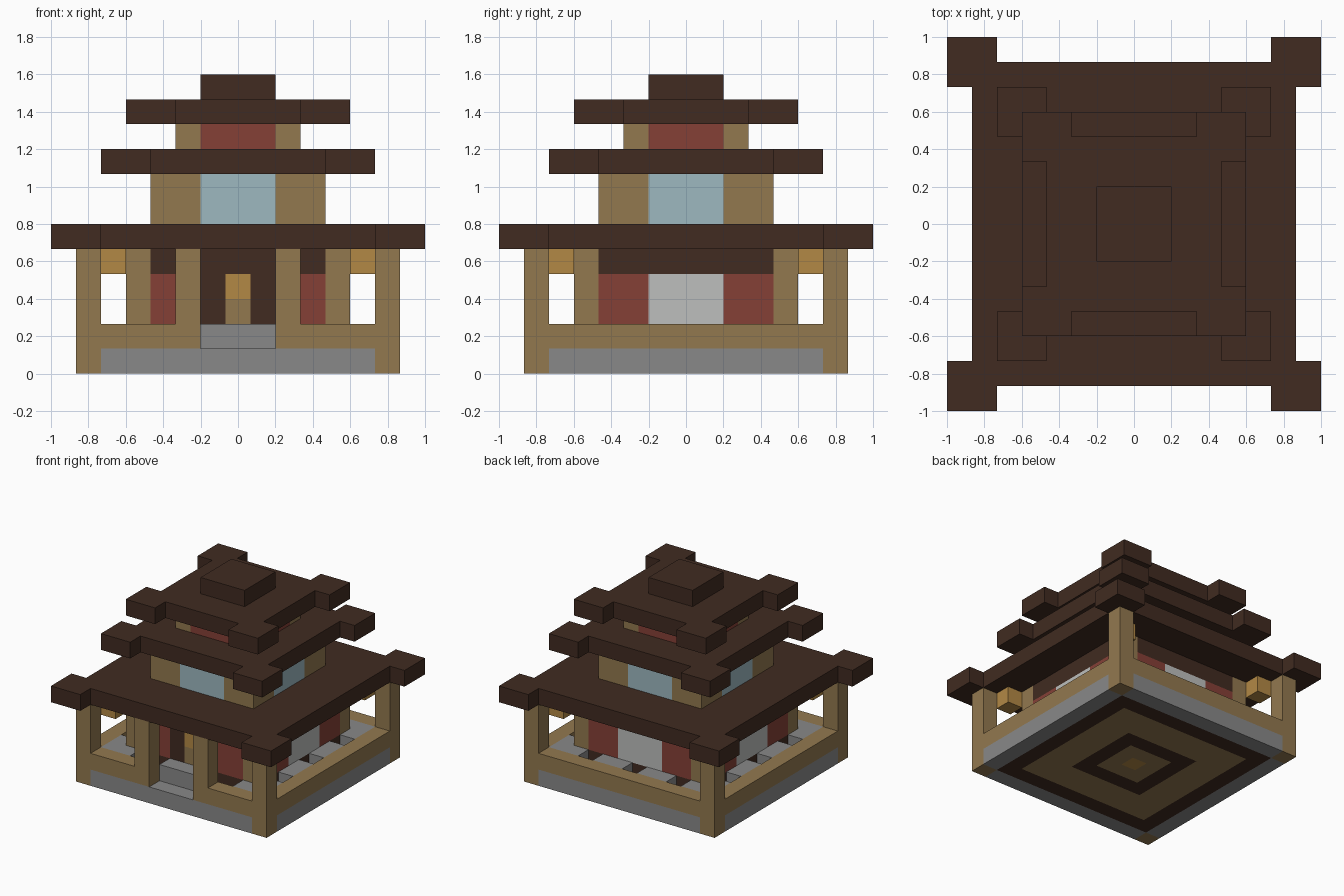
import bpy, bmesh
from mathutils import Vector

cube = bpy.data.objects.get("Cube")
if cube:
    bpy.data.objects.remove(cube, do_unlink=True)

U = 2 / 15  # one building block

COLOURS = {
    "dark_timber": (0.052, 0.024, 0.015),
    "light_timber": (0.29, 0.19, 0.078),
    "stone": (0.25, 0.25, 0.25),
    "red_plaster": (0.235, 0.051, 0.037),
    "blue_glass": (0.34, 0.48, 0.53),
    "white_paper": (0.51, 0.52, 0.51),
    "gold": (0.45, 0.25, 0.06),
}
NAMES = list(COLOURS)
MATS = []
for name, rgb in COLOURS.items():
    m = bpy.data.materials.new(name)
    m.use_nodes = True
    m.diffuse_color = (*rgb, 1)
    m.node_tree.nodes["Principled BSDF"].inputs["Base Color"].default_value = (*rgb, 1)
    MATS.append(m)


def block(name, x, y, z, colour):
    """Box over block ranges; a colour rule cuts it into unit faces."""
    bm = bmesh.new()
    bmesh.ops.create_cube(bm, size=1)
    ranges = (x, y, z)
    for v in bm.verts:
        v.co = Vector([r[0] + (c + 0.5) * (r[1] - r[0]) for r, c in zip(ranges, v.co)])
    rule = colour if callable(colour) else None
    if rule:
        for axis, (a, b) in enumerate(ranges):
            normal = Vector([float(i == axis) for i in range(3)])
            for k in range(1, round(b - a)):
                bmesh.ops.bisect_plane(bm, geom=bm.verts[:] + bm.edges[:] + bm.faces[:],
                                       plane_co=normal * (a + k), plane_no=normal)
    bm.normal_update()
    me = bpy.data.meshes.new(name)
    used = [rule(f.calc_center_median(), f.normal) if rule else colour for f in bm.faces]
    slots = sorted(set(used), key=NAMES.index)
    for s in slots:
        me.materials.append(MATS[NAMES.index(s)])
    for f, s in zip(bm.faces, used):
        f.material_index = slots.index(s)
    bmesh.ops.scale(bm, vec=(U, U, U), verts=bm.verts)
    bm.to_mesh(me)
    bm.free()
    ob = bpy.data.objects.new(name, me)
    bpy.context.collection.objects.link(ob)
    return ob


def along(p, n):
    """Distance from the middle of a side face."""
    return abs(p.y) if abs(n.x) > 0.5 else abs(p.x)


# Colour rules
def base_rule(p, n):
    r = round(max(abs(p.x), abs(p.y)))
    if abs(n.z) < 0.5:
        return "stone" if along(p, n) < 5.5 else "light_timber"
    if r == 6:
        return "light_timber" if min(abs(p.x), abs(p.y)) > 5.5 else "stone"
    if r in (2, 5):
        return "dark_timber"
    return "light_timber" if r else "gold"


def house_rule(p, n):
    a = along(p, n)
    if p.z < 2:
        return "dark_timber"
    if a > 3.5:
        return "light_timber"
    if n.y < -0.5 and a < 1.5:
        if a < 0.5 and p.z < 4:
            return "light_timber" if p.z < 3 else "gold"
        return "dark_timber"
    if p.z > 4:
        return "dark_timber"
    return "white_paper" if a < 1.5 else "red_plaster"


def storey_rule(panel):
    return lambda p, n: panel if along(p, n) < 1.5 else "light_timber"


# Roof tier: slab with raised-out corner blocks, joined without overlaps
def roof(name, half, z):
    span = (z, z + 1)
    inner = half - 1
    block(name + "_slab", (-half, half), (-inner, inner), span, "dark_timber")
    for s in (-1, 1):
        edge = tuple(sorted((s * inner, s * half)))
        block(name + "_edge", (-inner, inner), edge, span, "dark_timber")
        for t in (-1, 1):
            tip_x = tuple(sorted((t * inner, t * (half + 1))))
            tip_y = tuple(sorted((s * inner, s * (half + 1))))
            block(name + "_corner", tip_x, tip_y, span, "dark_timber")


# Base and railings
block("base", (-6.5, 6.5), (-6.5, 6.5), (0, 1), base_rule)
block("back_rail", (-5.5, 5.5), (5.5, 6.5), (1, 2), "light_timber")
for s in (-1, 1):
    side = tuple(sorted((s * 5.5, s * 6.5)))
    block("side_rail", side, (-5.5, 5.5), (1, 2), "light_timber")
    block("front_rail", tuple(sorted((s * 1.5, s * 5.5))), (-6.5, -5.5), (1, 2), "light_timber")
    block("door_post", tuple(sorted((s * 1.5, s * 2.5))), (-6.5, -5.5), (2, 5), "light_timber")
    for t in (-1, 1):
        block("corner_post", side, tuple(sorted((t * 5.5, t * 6.5))), (1, 5), "light_timber")
        block("lantern", tuple(sorted((s * 4.5, s * 5.5))),
              tuple(sorted((t * 4.5, t * 5.5))), (4, 5), "gold")

# Veranda paving with gaps
block("front_step", (-1.5, 1.5), (-5.5, -4.5), (1, 2), "stone")
for s in (-1, 1):
    row = tuple(sorted((s * 4.5, s * 5.5)))
    for a, b in ((-5.5, -3.5), (-2.5, -0.5), (0.5, 2.5), (3.5, 5.5)):
        block("side_paving", row, (max(a, -4.5), min(b, 4.5)), (1, 2), "stone")
        if s > 0:
            block("back_paving", (a, b), row, (1, 2), "stone")
        elif abs(a) > 3 or abs(b) > 3:
            block("front_paving", (a, b), row, (1, 2), "stone")

# House storeys and roof tiers
block("ground_storey", (-4.5, 4.5), (-4.5, 4.5), (1, 5), house_rule)
roof("lower_roof", 6.5, 5)
block("middle_storey", (-3.5, 3.5), (-3.5, 3.5), (6, 8), storey_rule("blue_glass"))
roof("middle_roof", 4.5, 8)
block("upper_storey", (-2.5, 2.5), (-2.5, 2.5), (9, 10), storey_rule("red_plaster"))
roof("upper_roof", 3.5, 10)
block("roof_cap", (-1.5, 1.5), (-1.5, 1.5), (11, 12), "dark_timber")
